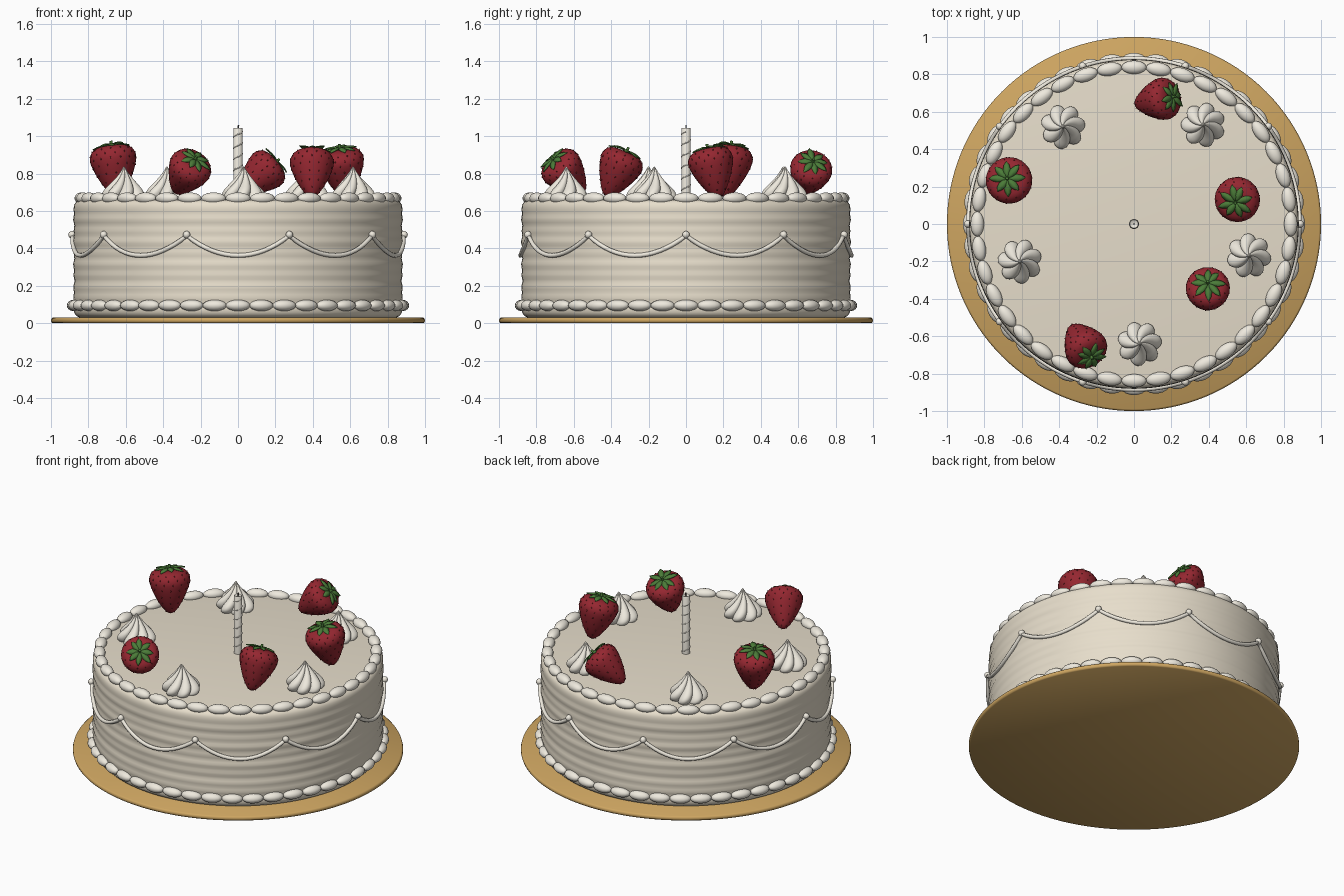
import bpy, bmesh, random
from math import sin, cos, pi, radians
from mathutils import Vector, Matrix

if "Cube" in bpy.data.objects:
    bpy.data.objects.remove(bpy.data.objects["Cube"])

random.seed(4)


def mat(name, rgb):
    m = bpy.data.materials.new(name)
    m.diffuse_color = (*rgb, 1)
    m.use_nodes = True
    m.node_tree.nodes["Principled BSDF"].inputs["Base Color"].default_value = m.diffuse_color
    return m


FROSTING = mat("frosting", (0.80, 0.73, 0.60))
CREAM = mat("cream", (0.86, 0.82, 0.73))
GOLD = mat("gold_card", (0.62, 0.38, 0.12))
RED = mat("berry_red", (0.30, 0.02, 0.03))
SEED = mat("seed", (0.18, 0.02, 0.02))
GREEN = mat("leaf_green", (0.07, 0.20, 0.04))
WICK = mat("wick_dark", (0.10, 0.09, 0.08))


def finish(bm, name, material, angle=50):
    bmesh.ops.remove_doubles(bm, verts=bm.verts, dist=1e-5)
    bmesh.ops.recalc_face_normals(bm, faces=bm.faces)
    me = bpy.data.meshes.new(name)
    bm.to_mesh(me)
    bm.free()
    ob = bpy.data.objects.new(name, me)
    bpy.context.collection.objects.link(ob)
    me.materials.append(material)
    bpy.ops.object.select_all(action='DESELECT')
    ob.select_set(True)
    bpy.context.view_layer.objects.active = ob
    bpy.ops.object.shade_smooth_by_angle(angle=radians(angle))
    return ob


def lathe(name, profile, n, material, shape=lambda r, z, a: (r, a), angle=50):
    """Revolve (r, z) points; shape can bend radius and angle."""
    bm = bmesh.new()
    rings = []
    for r, z in profile:
        ring = []
        for i in range(n):
            rr, a = shape(r, z, 2 * pi * i / n)
            ring.append(bm.verts.new((rr * cos(a), rr * sin(a), z)))
        rings.append(ring)
    for lo, hi in zip(rings, rings[1:]):
        for i in range(n):
            j = (i + 1) % n
            bm.faces.new((lo[i], lo[j], hi[j], hi[i]))
    return finish(bm, name, material, angle)


def bead_ring(name, count, radius, z, size, u=16, v=10):
    bm = bmesh.new()
    for k in range(count):
        m = (Matrix.Rotation(2 * pi * k / count, 4, 'Z')
             @ Matrix.Translation((radius, 0, z)) @ Matrix.Diagonal((*size, 1)))
        bmesh.ops.create_uvsphere(bm, u_segments=u, v_segments=v, radius=1, matrix=m)
    return finish(bm, name, CREAM, 180)


def tube(name, points, radius, material, cyclic=False):
    cu = bpy.data.curves.new(name, 'CURVE')
    cu.dimensions = '3D'
    cu.bevel_depth = radius
    cu.bevel_resolution = 2
    cu.use_fill_caps = True
    sp = cu.splines.new('POLY')
    sp.points.add(len(points) - 1)
    for p, co in zip(sp.points, points):
        p.co = (*co, 1)
    sp.use_cyclic_u = cyclic
    ob = bpy.data.objects.new(name, cu)
    bpy.context.collection.objects.link(ob)
    cu.materials.append(material)
    return ob


def sample(profile, steps):
    """Smooth a coarse profile with Catmull-Rom interpolation."""
    p = [Vector(q) for q in profile]
    p = [2 * p[0] - p[1]] + p + [2 * p[-1] - p[-2]]
    out = []
    for i in range(1, len(p) - 2):
        for s in range(steps):
            t = s / steps
            c = 0.5 * (2 * p[i] + (p[i + 1] - p[i - 1]) * t
                       + (2 * p[i - 1] - 5 * p[i] + 4 * p[i + 1] - p[i + 2]) * t * t
                       + (3 * p[i] - p[i - 1] - 3 * p[i + 1] + p[i + 2]) * t ** 3)
            out.append((max(c.x, 0), c.y))
    return out + [tuple(profile[-1])]


# Cake board
lathe("cake_board", [(0, 0), (0.99, 0), (0.997, 0.005), (1, 0.015), (0.997, 0.025),
                     (0.99, 0.03), (0, 0.03)], 128, GOLD)

# Cake body: rounded edges and faint comb ripples on the side
R, TOP = 0.878, 0.66
body = [(0, 0.03)]
body += [(R - 0.04 + 0.04 * sin(t * pi / 10), 0.07 - 0.04 * cos(t * pi / 10)) for t in range(6)]
for i in range(1, 40):
    z = 0.07 + 0.55 * i / 40
    body.append((R + 0.0022 * sin(z * 105) + 0.0015 * sin(z * 47), z))
body += [(R - 0.04 + 0.04 * cos(t * pi / 10), TOP - 0.04 + 0.04 * sin(t * pi / 10)) for t in range(6)]
body.append((0, TOP))
lathe("cake_body", body, 128, FROSTING)

# Piped borders
bead_ring("top_border", 40, 0.838, 0.668, (0.036, 0.067, 0.031))
bead_ring("bottom_border", 44, 0.879, 0.095, (0.036, 0.065, 0.030))

# Swags and the pearls they hang from
swag = []
for k in range(10):
    for s in range(16):
        t = s / 16
        a = 2 * pi * (k + t) / 10
        swag.append((0.885 * cos(a), 0.885 * sin(a), 0.468 - 0.106 * 4 * t * (1 - t)))
tube("swags", swag, 0.012, CREAM, True)
bead_ring("swag_pearls", 10, 0.888, 0.473, (0.02, 0.02, 0.02), 12, 8)

# Candle with spiral ridge and wick
lathe("candle", [(0, 0.65), (0.025, 0.65), (0.025, 1.038), (0.022, 1.044), (0.012, 1.040),
                 (0, 1.036)], 24, CREAM)
tube("candle_spiral", [(0.023 * cos(a), 0.023 * sin(a), 0.665 + 0.36 * i / 96)
                       for i in range(97) for a in [i * 2 * pi / 16]], 0.004, CREAM)
tube("wick", [(0, 0, 1.03), (0.001, 0, 1.045), (0.003, 0, 1.06)], 0.004, WICK)

# Piped cream kisses: seven twisted lobes
kiss = sample([(0, 0), (0.088, 0.0), (0.108, 0.025), (0.098, 0.055), (0.07, 0.088),
               (0.043, 0.12), (0.02, 0.152), (0.007, 0.175), (0, 0.184)], 3)
for k, (x, y, turn) in enumerate([(-0.38, 0.52, 0), (0.37, 0.53, 0.3), (0.615, -0.17, 0.6),
                                  (0.03, -0.64, 0.9), (-0.61, -0.20, 0.2)]):
    ob = lathe(f"cream_kiss_{k + 1}", kiss, 84, CREAM,
               lambda r, z, a: (r * (0.80 + 0.30 * abs(cos(3.5 * a)) ** 0.8), a + 5 * z), 60)
    ob.location = (x, y, TOP - 0.005)
    ob.rotation_euler.z = turn

# Strawberries: position, stem direction, size
BERRY = sample([(0, -0.135), (0.026, -0.122), (0.058, -0.08), (0.09, -0.02), (0.112, 0.04),
                (0.113, 0.08), (0.09, 0.112), (0.045, 0.124), (0, 0.118)], 3)
LEAF = [(0.0, 0.128, 0.006), (0.025, 0.135, 0.014), (0.05, 0.133, 0.019),
        (0.073, 0.127, 0.014), (0.094, 0.119, 0.001)]


def strawberry(k, loc, axis, size):
    m = (Matrix.Translation(loc) @ Vector(axis).to_track_quat('Z', 'Y').to_matrix().to_4x4()
         @ Matrix.Scale(size, 4))
    parts = [lathe(f"strawberry_{k}", BERRY, 32, RED, angle=180)]
    # seeds in staggered rows
    bm = bmesh.new()
    rows = BERRY[3:19:2]
    for j, (r, z) in enumerate(rows):
        n = max(5, round(r * 2 * pi / 0.05))
        for i in range(n):
            a = 2 * pi * (i + 0.5 * (j % 2)) / n
            sm = (Matrix.Rotation(a, 4, 'Z') @ Matrix.Translation((r, 0, z))
                  @ Matrix.Diagonal((0.0025, 0.0035, 0.006, 1)))
            bmesh.ops.create_icosphere(bm, subdivisions=1, radius=1, matrix=sm)
    parts.append(finish(bm, f"strawberry_seeds_{k}", SEED, 180))
    # leafy cap and stem
    bm = bmesh.new()
    for i in range(8):
        rot = Matrix.Rotation(2 * pi * i / 8 + random.uniform(-0.12, 0.12), 3, 'Z')
        s, lift = random.uniform(0.85, 1.05), random.uniform(0, 0.012)
        rows = [[bm.verts.new(rot @ Vector((r * s, w * side, z + lift * r / 0.09 - 0.004 * abs(side))))
                 for side in (-1, 0, 1)] for r, z, w in LEAF]
        for lo, hi in zip(rows, rows[1:]):
            for j in range(2):
                bm.faces.new((lo[j], hi[j], hi[j + 1], lo[j + 1]))
    cap = finish(bm, f"strawberry_leaves_{k}", GREEN)
    sol = cap.modifiers.new("thickness", 'SOLIDIFY')
    sol.thickness = 0.004
    parts.append(cap)
    parts.append(lathe(f"strawberry_stem_{k}", [(0, 0.12), (0.009, 0.12), (0.007, 0.15), (0, 0.151)],
                       10, GREEN))
    for p in parts:
        p.matrix_world = m


for k, spec in enumerate([((0.11, 0.66, 0.785), (0.75, 0.15, 0.62), 0.98),
                          ((-0.66, 0.225, 0.815), (-0.12, 0.12, 1), 1.08),
                          ((0.56, 0.145, 0.805), (-0.12, -0.22, 1), 1.05),
                          ((0.395, -0.37, 0.80), (0, 0.4, 0.9), 1.02),
                          ((-0.28, -0.63, 0.79), (0.4, -0.62, 0.68), 1.0)]):
    strawberry(k + 1, *spec)
